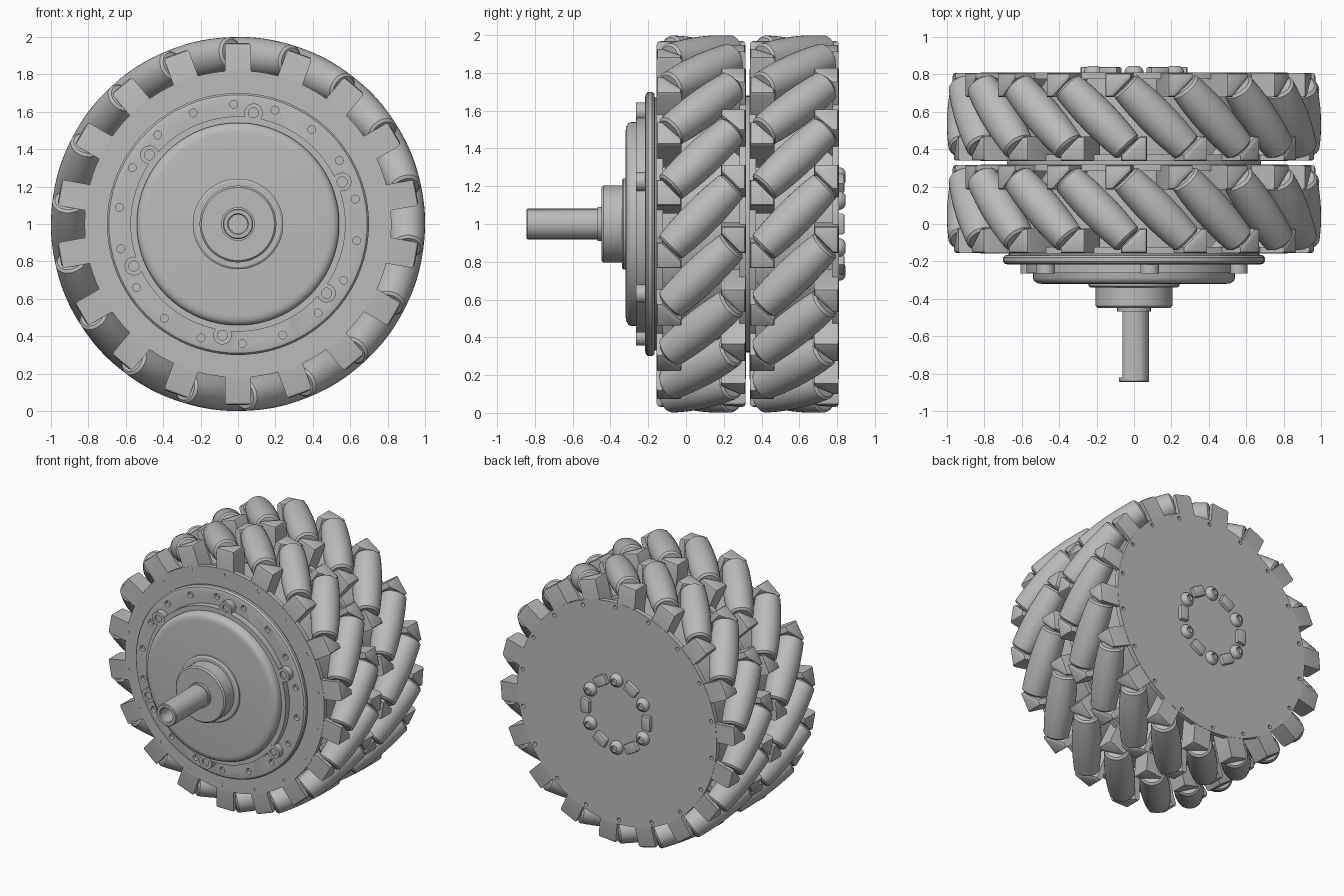
import bpy, bmesh
from math import sin, cos, pi, radians, sqrt
from mathutils import Matrix, Vector

cube = bpy.data.objects.get("Cube")
if cube:
    bpy.data.objects.remove(cube, do_unlink=True)

grey = bpy.data.materials.new("metal grey")
grey.use_nodes = True
COLOR = (0.5, 0.5, 0.5, 1)
grey.diffuse_color = COLOR
grey.node_tree.nodes["Principled BSDF"].inputs["Base Color"].default_value = COLOR

AXLE = Vector((0, 0, 1))
COUNT = 18
STEP = 360 / COUNT


def add(name, mesh, matrix=Matrix.Translation(AXLE)):
    ob = bpy.data.objects.new(name, mesh)
    bpy.context.collection.objects.link(ob)
    ob.matrix_world = matrix
    if not mesh.materials:
        mesh.materials.append(grey)
    return ob


def to_mesh(name, bm):
    bmesh.ops.recalc_face_normals(bm, faces=bm.faces)
    mesh = bpy.data.meshes.new(name)
    bm.to_mesh(mesh)
    bm.free()
    return mesh


def lathe(name, profile, sides=64, flat=None):
    """Spin (radius, y) points about the y axis; flat = (x limit, rings)."""
    bm = bmesh.new()
    rings = []
    for i, (r, y) in enumerate(profile):
        ring = []
        for k in range(sides):
            a = 2 * pi * k / sides
            x = r * cos(a)
            if flat and i in flat[1]:
                x = max(x, flat[0])
            ring.append(bm.verts.new((x, y, r * sin(a))))
        rings.append(ring)
    for lo, hi in zip(rings, rings[1:]):
        for k in range(sides):
            n = (k + 1) % sides
            bm.faces.new((lo[k], lo[n], hi[n], hi[k]))
    bm.faces.new(rings[0])
    bm.faces.new(rings[-1])
    return to_mesh(name, bm)


def disc(name, radius, y0, y1, sides=96):
    return lathe(name, [(radius, y0), (radius, y1)], sides)


def prism(name, outline, z0, z1, bevel):
    """Extrude an (x, y) outline in z and bevel its upper rim."""
    bm = bmesh.new()
    base = bm.faces.new([bm.verts.new((x, y, z0)) for x, y in outline])
    top = bmesh.ops.extrude_face_region(bm, geom=[base])["geom"]
    bmesh.ops.translate(bm, vec=(0, 0, z1 - z0),
                        verts=[g for g in top if isinstance(g, bmesh.types.BMVert)])
    if base not in bm.faces:
        bm.faces.new([v for v in bm.verts if v.co.z == z0])
    rim = [e for e in bm.edges if all(v.co.z > z1 - 1e-4 for v in e.verts)]
    bmesh.ops.bevel(bm, geom=rim, offset=bevel, segments=2, affect='EDGES', profile=0.5)
    return to_mesh(name, bm)


def frame(deg, y=0.0, radius=0.0):
    """Local x = clockwise tangent, y = axle, z = outward."""
    a = radians(deg)
    m = Matrix(((sin(a), 0, cos(a)), (0, 1, 0), (-cos(a), 0, sin(a)))).to_4x4()
    m.translation = AXLE + Vector((radius * cos(a), y, radius * sin(a)))
    return m


def drill(ob, hole_radius, ring_radius, angles, y0, y1):
    """Cut a ring of round holes into a part."""
    bm = bmesh.new()
    for deg in angles:
        a = radians(deg)
        place = Matrix.Translation((ring_radius * cos(a), (y0 + y1) / 2, ring_radius * sin(a)))
        bmesh.ops.create_cone(bm, cap_ends=True, segments=16, radius1=hole_radius,
                              radius2=hole_radius, depth=y1 - y0,
                              matrix=place @ Matrix.Rotation(pi / 2, 4, 'X'))
    cutter = add("hole_cutter", to_mesh("hole_cutter", bm))
    cutter.hide_render = True
    mod = ob.modifiers.new("holes", 'BOOLEAN')
    mod.operation, mod.solver, mod.object = 'DIFFERENCE', 'EXACT', cutter
    graph = bpy.context.evaluated_depsgraph_get()
    mesh = bpy.data.meshes.new_from_object(ob.evaluated_get(graph))
    ob.modifiers.clear()
    ob.data = mesh
    bpy.data.objects.remove(cutter, do_unlink=True)


# Barrel rollers and their wedge-shaped brackets, shared by both rows
HALF, AXIS_R = 0.225, 0.9
barrel = [(1 - sqrt(AXIS_R ** 2 + s * s / 2), s)
          for s in [HALF * (i / 6 - 1) for i in range(13)]]
end_r = barrel[0][0]
tip = HALF + 0.012
roller_mesh = lathe("roller", [(end_r - 0.014, -tip)] + barrel + [(end_r - 0.014, tip)], 32)
pin_mesh = lathe("roller_pin", [(0.03, -0.28), (0.03, 0.28)], 16)
wedge = [(0.07, -0.235), (-0.07, -0.235), (-0.07, -0.205), (0.03, -0.105), (0.07, -0.105)]
bracket_mesh = prism("bracket", wedge, 0.72, 0.968, 0.018)

hole_angles = [89 + STEP * k for k in range(COUNT)]
for row, y in (("front", 0.08), ("rear", 0.573)):
    for k in range(COUNT):
        deg = 90 + STEP * k
        tilt = frame(deg + 12.5, y, AXIS_R) @ Matrix.Rotation(pi / 4, 4, 'Z')
        add(row + "_roller", roller_mesh, tilt)
        add(row + "_roller_pin", pin_mesh, tilt)
        add(row + "_bracket_front", bracket_mesh, frame(deg, y))
        add(row + "_bracket_back", bracket_mesh,
            frame(deg + 25, y) @ Matrix.Rotation(pi, 4, 'Z'))
    # Side plates of the row
    for side, y0 in (("front", y - 0.237), ("back", y + 0.202)):
        plate = add(row + "_plate_" + side, disc("plate", 0.82, y0, y0 + 0.035))
        drill(plate, 0.014, 0.787, hole_angles, y0 - 0.1, y0 + 0.1)

add("inner_drum", disc("inner_drum", 0.68, -0.13, 0.79))

# Motor flange with a rounded rim and bolt holes
flange = add("motor_flange", lathe("motor_flange", [
    (0.675, -0.216), (0.69, -0.212), (0.7, -0.2), (0.7, -0.18), (0.69, -0.168),
    (0.67, -0.165), (0.67, -0.15)], 96))
drill(flange, 0.021, 0.64, [12 + STEP * k for k in range(COUNT)], -0.3, -0.19)

# Ring with screw lobes
add("lobe_ring", disc("lobe_ring", 0.575, -0.262, -0.2))
for k in range(6):
    a = radians(22 + 60 * k)
    lobe = add("screw_lobe", lathe("screw_lobe", [
        (0.015, -0.25), (0.027, -0.25), (0.027, -0.264), (0.05, -0.264), (0.05, -0.2)], 24))
    lobe.location += Vector((0.6 * cos(a), 0, 0.6 * sin(a)))

# Domed motor cover, boss and shaft
add("motor_cover", lathe("motor_cover", [
    (0.49, -0.32), (0.515, -0.317), (0.533, -0.305), (0.541, -0.288), (0.541, -0.2)], 96))
add("boss_base", lathe("boss_base", [(0.23, -0.34), (0.242, -0.332), (0.242, -0.3)]))
add("boss", lathe("boss", [(0.195, -0.448), (0.205, -0.438), (0.205, -0.3)]))
add("shaft_collar", lathe("shaft_collar", [(0.09, -0.468), (0.09, -0.4)], 48))
add("shaft", lathe("shaft", [
    (0.05, -0.6), (0.05, -0.838), (0.056, -0.845), (0.076, -0.845), (0.081, -0.84),
    (0.081, -0.82), (0.081, -0.82), (0.081, -0.42)], 48, flat=(-0.062, (6, 7))))

# Back face: round screws alternating with rounded pads
pad_mesh = prism("back_pad", [(-0.055, -0.03), (-0.04, -0.037), (0.04, -0.037), (0.055, -0.03),
                              (0.05, 0.03), (0.04, 0.037), (-0.04, 0.037), (-0.05, 0.03)],
                 0, 0.03, 0.008)
for k in range(6):
    a = radians(30 + 60 * k)
    screw = add("back_screw", lathe("back_screw", [
        (0.05, 0.8), (0.05, 0.818), (0.042, 0.834), (0.025, 0.845), (0.022, 0.845),
        (0.022, 0.825)], 24))
    screw.location += Vector((0.25 * cos(a), 0, 0.25 * sin(a)))
    out = frame(60 * k, 0.808, 0.25)
    add("back_pad", pad_mesh, out @ Matrix.Rotation(-pi / 2, 4, 'X'))

# Smooth round surfaces, keep hard edges
bpy.context.view_layer.update()
bpy.ops.object.select_all(action='DESELECT')
done = set()
for ob in bpy.context.collection.objects:
    if ob.type == 'MESH' and ob.data.name not in done and grey.name in ob.data.materials:
        done.add(ob.data.name)
        ob.select_set(True)
        bpy.context.view_layer.objects.active = ob
bpy.ops.object.shade_smooth_by_angle(angle=radians(32))
